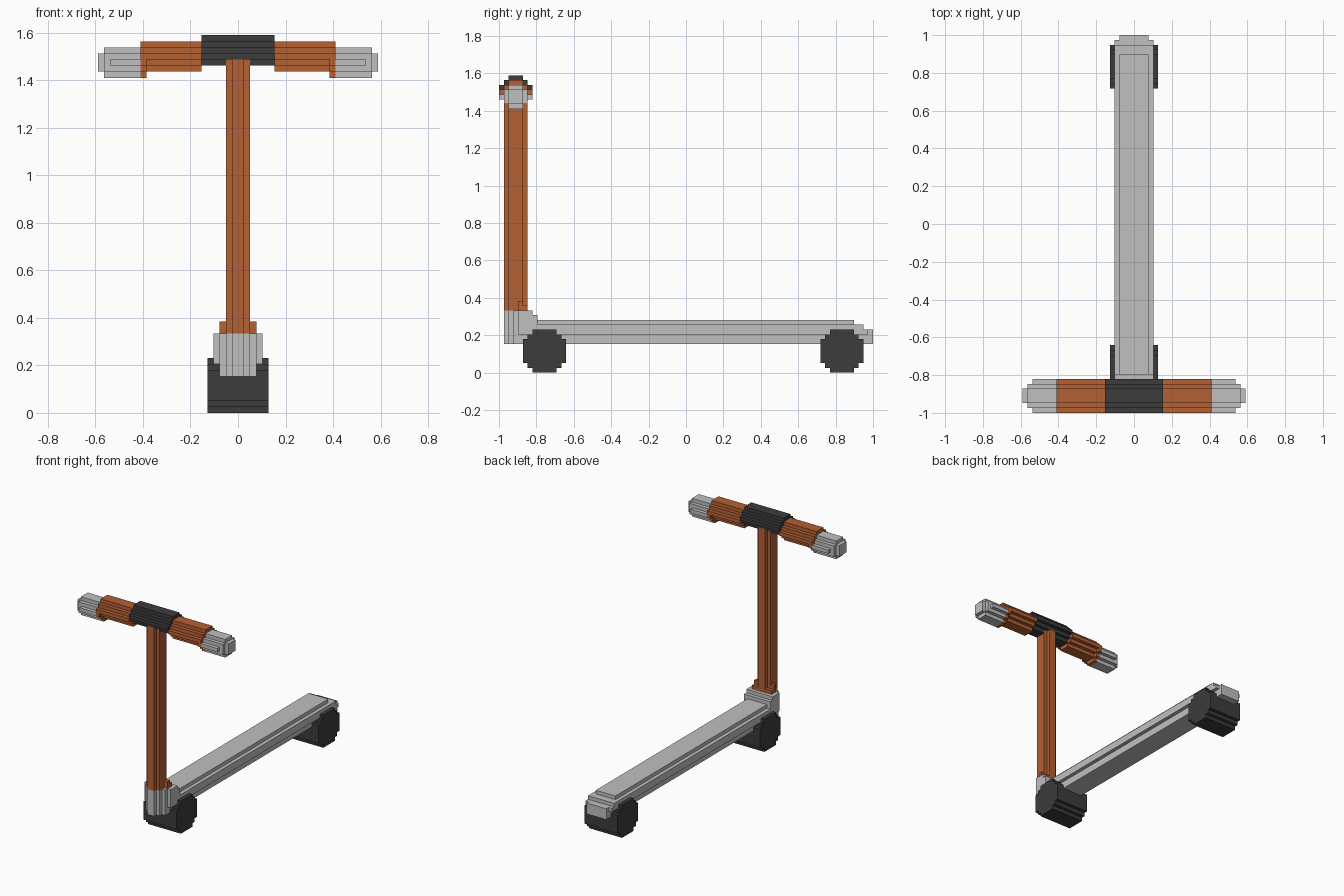
import bpy, bmesh
from mathutils import Vector

if "Cube" in bpy.data.objects:
    bpy.data.objects.remove(bpy.data.objects["Cube"])

U = 2 / 78  # one block; the model is 78 blocks long


def material(name, rgb):
    m = bpy.data.materials.new(name)
    m.diffuse_color = (*rgb, 1)
    m.use_nodes = True
    m.node_tree.nodes["Principled BSDF"].inputs["Base Color"].default_value = m.diffuse_color
    return m


GREY = material("light grey", (0.53, 0.53, 0.53))
ORANGE = material("burnt orange", (0.46, 0.115, 0.033))
BLACK = material("dark grey", (0.045, 0.045, 0.045))


def stepped(rows, centre=0.0):
    """Outline of stacked rows (low, high, half width)."""
    right = [p for lo, hi, w in rows for p in ((centre + w, lo), (centre + w, hi))]
    left = [(2 * centre - a, b) for a, b in reversed(right)]
    pts = right + left
    return [p for i, p in enumerate(pts) if p != pts[i - 1]]


def place(axis, p, d):
    # profile (a, b) on the plane across the axis
    a, b = p
    return Vector({"x": (d, a, b), "y": (a, d, b), "z": (a, b, d)}[axis]) * U


def build(name, mat, axis, slabs):
    """Object made from slabs (start, end, outline) extruded along one axis."""
    bm = bmesh.new()
    for start, end, outline in slabs:
        face = bm.faces.new([bm.verts.new(place(axis, p, start)) for p in outline])
        ext = bmesh.ops.extrude_face_region(bm, geom=[face], use_keep_orig=True)
        verts = [g for g in ext["geom"] if isinstance(g, bmesh.types.BMVert)]
        bmesh.ops.translate(bm, verts=verts, vec=place(axis, (0, 0), end - start))
    bmesh.ops.recalc_face_normals(bm, faces=bm.faces)
    me = bpy.data.meshes.new(name)
    bm.to_mesh(me)
    bm.free()
    me.materials.append(mat)
    ob = bpy.data.objects.new(name, me)
    bpy.context.collection.objects.link(ob)
    return ob


# Wheels: stepped discs
for name, y in (("front_wheel", -29.5), ("rear_wheel", 32.5)):
    rows = [(0, 1, 2.5), (1, 2, 3.5), (2, 7, 4.5), (7, 8, 3.5), (8, 9, 2.5)]
    build(name, BLACK, "x", [(-5, 5, stepped(rows, y))])

# Deck with stepped tail
LOW = (6, 8, 3)
build("deck", GREY, "y", [
    (-31, 35, stepped([LOW, (8, 10, 4), (10, 11, 3)])),
    (35, 37, stepped([LOW, (8, 10, 4)])),
    (37, 38, stepped([LOW, (8, 9, 4)])),
    (38, 39, stepped([(6, 9, 3)])),
])

# Rounded neck where the deck rises to the stem
build("neck", GREY, "y", [
    (-38, -37, stepped([(6, 13, 1)])),
    (-37, -36, stepped([(6, 13, 2)])),
    (-36, -35, stepped([(6, 13, 3)])),
    (-35, -32, stepped([LOW, (8, 13, 4)])),
    (-32, -31, stepped([LOW, (8, 12, 4)])),
])

# Stem and its collar
build("stem", ORANGE, "z", [
    (13, 58, stepped([(-38, -37, 1), (-37, -34, 2), (-34, -33, 1)])),
])
build("stem_collar", ORANGE, "y", [
    (-35, -34, stepped([(13, 15, 3)])),
    (-34, -33, stepped([(13, 14, 3)])),
])


# Handlebar: the same round section, dropping one block per segment
def bar(z, widest=3.5):
    widths = (1.5, 2.5, widest, 2.5, 1.5)
    return stepped([(z + i, z + i + 1, w) for i, w in enumerate(widths)], -35.5)


build("handlebar_clamp", BLACK, "x", [(-6, 6, bar(57))])
for side, s in (("left", -1), ("right", 1)):
    build(side + "_handlebar", ORANGE, "x",
          [(6 * s, 16 * s, bar(56)), (15 * s, 16 * s, bar(55))])
    build(side + "_grip", GREY, "x", [
        (16 * s, 21 * s, bar(55)),
        (21 * s, 22 * s, bar(55, 2.5)),
        (22 * s, 23 * s, stepped([(56, 59, 1.5)], -35.5)),
    ])
